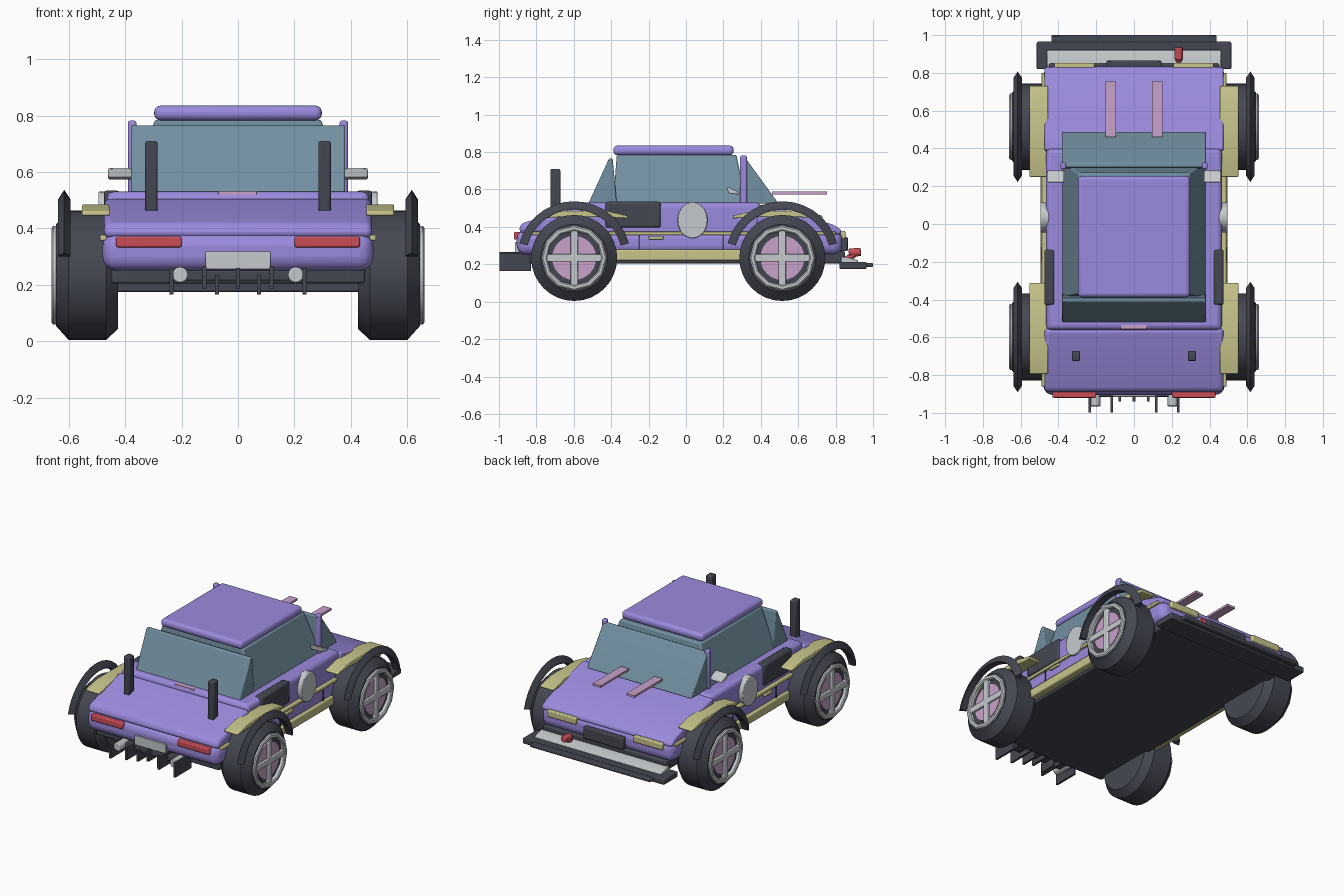
import bpy, bmesh, math
from mathutils import Vector

if "Cube" in bpy.data.objects:
    bpy.data.objects.remove(bpy.data.objects["Cube"])


def mat(name, c):
    m = bpy.data.materials.new(name)
    m.diffuse_color = (*c, 1)
    m.use_nodes = True
    m.node_tree.nodes["Principled BSDF"].inputs["Base Color"].default_value = m.diffuse_color
    return m


PURPLE = mat("purple_paint", (0.33, 0.255, 0.73))
GLASS = mat("blue_grey_glass", (0.17, 0.28, 0.36))
DARK = mat("charcoal", (0.06, 0.064, 0.085))
YELLOW = mat("pale_yellow", (0.58, 0.56, 0.26))
PINK = mat("dusty_pink", (0.58, 0.36, 0.59))
RED = mat("lamp_red", (0.6, 0.075, 0.095))
SILVER = mat("light_grey", (0.56, 0.59, 0.61))


def finish(name, bm, m, bevel=0.0, segs=2):
    bmesh.ops.recalc_face_normals(bm, faces=bm.faces)
    me = bpy.data.meshes.new(name)
    bm.to_mesh(me)
    bm.free()
    me.materials.append(m)
    ob = bpy.data.objects.new(name, me)
    bpy.context.collection.objects.link(ob)
    if bevel:
        b = ob.modifiers.new("bevel", 'BEVEL')
        b.width, b.segments, b.limit_method = bevel, segs, 'ANGLE'
        b.angle_limit = math.radians(25)
    bpy.ops.object.select_all(action='DESELECT')
    ob.select_set(True)
    bpy.context.view_layer.objects.active = ob
    bpy.ops.object.shade_smooth_by_angle(angle=math.radians(32))
    return ob


def box(name, x, y, z, m, bevel=0.0, segs=2):
    """Box from (min, max) ranges."""
    bm = bmesh.new()
    bmesh.ops.create_cube(bm, size=1)
    for v in bm.verts:
        v.co = [(r[0] + r[1]) / 2 + c * (r[1] - r[0]) for r, c in zip((x, y, z), v.co)]
    return finish(name, bm, m, bevel, segs)


def pair(name, x, y, z, m, bevel=0.0):
    box(name + "_right", x, y, z, m, bevel)
    box(name + "_left", (-x[1], -x[0]), y, z, m, bevel)


def prism(name, pts, x0, x1, m, bevel=0.0, segs=2):
    """Side profile of (y, z) points extruded along x."""
    bm = bmesh.new()
    f = bm.faces.new([bm.verts.new((x0, y, z)) for y, z in pts])
    g = bmesh.ops.extrude_face_region(bm, geom=[f])
    for v in g["geom"]:
        if isinstance(v, bmesh.types.BMVert):
            v.co.x = x1
    return finish(name, bm, m, bevel, segs)


def lathe(name, prof, centre, side, m, n=32, a0=0.0, a1=360.0):
    """Closed (x, radius) section swept around an x axis through centre (y, z)."""
    bm = bmesh.new()
    full = a1 - a0 >= 360
    rings = []
    for i in range(n if full else n + 1):
        a = math.radians(a0 + (a1 - a0) * i / n)
        rings.append([bm.verts.new((side * x, centre[0] + r * math.cos(a),
                                    centre[1] + r * math.sin(a))) for x, r in prof])
    k = len(prof)
    for i in range(n):
        A, B = rings[i], rings[(i + 1) % len(rings)]
        for j in range(k):
            bm.faces.new((A[j], A[(j + 1) % k], B[(j + 1) % k], B[j]))
    if not full:
        bm.faces.new(rings[0])
        bm.faces.new(rings[-1])
    else:
        bmesh.ops.remove_doubles(bm, verts=bm.verts, dist=0.0005)
    return finish(name, bm, m)


def rod(name, p, q, r, m, n=16, r2=None):
    p, q = Vector(p), Vector(q)
    bm = bmesh.new()
    bmesh.ops.create_cone(bm, cap_ends=True, segments=n, radius1=r,
                          radius2=r if r2 is None else r2, depth=(q - p).length)
    rot = (q - p).to_track_quat('Z', 'Y').to_matrix()
    for v in bm.verts:
        v.co = rot @ v.co + (p + q) / 2
    return finish(name, bm, m, 0.005)


# Body shell
box("lower_body", (-0.48, 0.48), (-0.905, 0.835), (0.25, 0.385), PURPLE, 0.05, 4)
box("centre_body", (-0.465, 0.465), (-0.56, 0.4), (0.28, 0.53), PURPLE, 0.025, 3)
prism("rear_deck", [(-0.89, 0.365), (-0.89, 0.41), (-0.86, 0.425), (-0.555, 0.51), (-0.53, 0.365)],
      -0.475, 0.475, PURPLE, 0.025, 3)
prism("hood", [(0.83, 0.36), (0.83, 0.385), (0.79, 0.41), (0.58, 0.478), (0.39, 0.52), (0.37, 0.36)],
      -0.475, 0.475, PURPLE, 0.025, 3)
box("floor_pan", (-0.45, 0.45), (-0.84, 0.85), (0.205, 0.27), DARK, 0.008)

# Cabin: tapered glasshouse with wedge windows at both ends
bm = bmesh.new()
bmesh.ops.create_cube(bm, size=1)
for v in bm.verts:
    top = v.co.z > 0
    sx, sy = (1 if v.co.x > 0 else -1), v.co.y > 0
    v.co = (sx * (0.295 if top else 0.38),
            (0.27 if top else 0.32) if sy else (-0.37 if top else -0.39), 0.785 if top else 0.525)
finish("glasshouse", bm, GLASS, 0.008)
prism("rear_window", [(-0.522, 0.525), (-0.412, 0.765), (-0.392, 0.765), (-0.37, 0.525)],
      -0.38, 0.38, GLASS, 0.006)
prism("windscreen", [(0.49, 0.525), (0.48, 0.545), (0.32, 0.765), (0.30, 0.765), (0.29, 0.525)],
      -0.38, 0.38, GLASS, 0.006)
box("roof", (-0.297, 0.297), (-0.388, 0.255), (0.783, 0.835), PURPLE, 0.022, 4)
pair("windscreen_pillar", (0.36, 0.39), (0.29, 0.325), (0.52, 0.782), PURPLE, 0.008)

# Side trim
pair("sill", (0.44, 0.495), (-0.38, 0.3), (0.22, 0.278), YELLOW, 0.008)
pair("side_stripe", (0.45, 0.49), (-0.86, 0.80), (0.357, 0.376), YELLOW, 0.004)
pair("door_handle", (0.46, 0.492), (-0.2, -0.12), (0.333, 0.35), YELLOW, 0.004)
pair("side_intake", (0.42, 0.475), (-0.43, -0.135), (0.395, 0.535), DARK, 0.012)
pair("door_seam_front", (0.47, 0.484), (0.195, 0.203), (0.28, 0.357), DARK)
pair("door_seam_rear", (0.47, 0.484), (-0.254, -0.246), (0.28, 0.357), DARK)
for s in (1, -1):
    tag = "right" if s > 0 else "left"
    # Door roundel, slightly taller than wide
    d = rod("door_roundel_" + tag, (s * 0.45, 0, 0), (s * 0.495, 0, 0), 0.08, SILVER, 28)
    d.scale = (1, 1, 1.2)
    d.location = (0, 0.035, 0.435)
    # Wing mirror
    prism("mirror_" + tag, [(0.22, 0.615), (0.225, 0.58), (0.285, 0.572), (0.275, 0.59)],
          s * 0.37, s * 0.46, SILVER, 0.005)
    # Rear exhaust stack
    x = s * 0.307
    box("rear_stack_" + tag, (x - 0.022, x + 0.022), (-0.725, -0.672), (0.44, 0.71), DARK, 0.008)
    # Tail lamp, headlamp, tail pipe
    a, b = sorted((s * 0.2, s * 0.432))
    box("tail_lamp_" + tag, (a, b), (-0.92, -0.88), (0.333, 0.372), RED, 0.006)
    a, b = sorted((s * 0.21, s * 0.42))
    box("headlamp_" + tag, (a, b), (0.81, 0.852), (0.335, 0.378), YELLOW, 0.006)
    rod("tail_pipe_" + tag, (s * 0.205, -0.85, 0.235), (s * 0.205, -0.965, 0.235), 0.028, SILVER)
    # Hood strip
    x = s * 0.123
    box("hood_strip_" + tag, (x - 0.029, x + 0.029), (0.46, 0.755), (0.574, 0.588), PINK)

# Wheels, arches and fender pads
for end, wy in (("rear", -0.598), ("front", 0.515)):
    for s in (1, -1):
        t = end + ("_right" if s > 0 else "_left")
        c = (wy, 0.234)
        lathe("tyre_" + t, [(0.425, 0.0), (0.425, 0.19), (0.468, 0.23), (0.60, 0.23),
                            (0.645, 0.18), (0.645, 0.165), (0.635, 0.15), (0.635, 0.0)], c, s, DARK)
        lathe("rim_ring_" + t, [(0.63, 0.175), (0.655, 0.175), (0.661, 0.167), (0.661, 0.152),
                                (0.655, 0.145), (0.63, 0.145)], c, s, SILVER, 12)
        lathe("hub_disc_" + t, [(0.62, 0.0), (0.62, 0.118), (0.643, 0.118), (0.643, 0.0)],
              c, s, PINK, 24)
        a, b = sorted((s * 0.63, s * 0.656))
        box("spoke_upright_" + t, (a, b), (wy - 0.02, wy + 0.02), (0.074, 0.394), SILVER, 0.004)
        box("spoke_level_" + t, (a, b), (wy - 0.16, wy + 0.16), (0.214, 0.254), SILVER, 0.004)
        lathe("wheel_arch_" + t, [(0.593, 0.258), (0.638, 0.258), (0.638, 0.268), (0.616, 0.303),
                                  (0.593, 0.268)], c, s, DARK, 14, 15, 165)
        y = wy + (0.045 if end == "rear" else -0.025)
        prism("fender_pad_" + t, [(y - 0.24, 0.445), (y - 0.24, 0.46), (y - 0.13, 0.485), (y + 0.13, 0.485),
                                  (y + 0.24, 0.46), (y + 0.24, 0.445), (y + 0.12, 0.452), (y - 0.12, 0.452)],
              s * 0.455, s * 0.553, YELLOW, 0.005)

# Rear details
box("number_plate", (-0.115, 0.115), (-0.915, -0.88), (0.255, 0.318), SILVER, 0.003)
box("rear_deck_badge", (-0.07, 0.065), (-0.555, -0.515), (0.512, 0.53), PINK)
box("diffuser_bar", (-0.24, 0.24), (-0.915, -0.82), (0.215, 0.25), DARK, 0.005)
for i, (x, y0, z0, z1) in enumerate([(0.235, -0.998, 0.165, 0.26), (0.118, -0.998, 0.185, 0.265),
                                    (0.075, -0.94, 0.165, 0.235)]):
    pair(f"diffuser_fin_{i}", (x - 0.007, x + 0.007), (y0, -0.83), (z0, z1), DARK)
box("diffuser_fin_centre", (-0.007, 0.007), (-0.94, -0.83), (0.185, 0.26), DARK)

# Front details
box("front_plate", (-0.145, 0.145), (0.82, 0.865), (0.27, 0.345), DARK, 0.006)
box("splitter", (-0.515, 0.515), (0.82, 0.965), (0.175, 0.212), DARK, 0.006)
box("splitter_lip", (-0.438, 0.438), (0.94, 1.0), (0.185, 0.207), DARK, 0.006)
prism("bumper_bar", [(0.83, 0.205), (0.83, 0.238), (0.855, 0.24), (0.92, 0.222), (0.92, 0.205)],
      -0.46, 0.46, SILVER, 0.004)
rod("tow_hook_stem", (0.237, 0.86, 0.225), (0.237, 0.905, 0.26), 0.018, RED)
rod("tow_hook_head", (0.237, 0.87, 0.262), (0.237, 0.935, 0.266), 0.022, RED)
